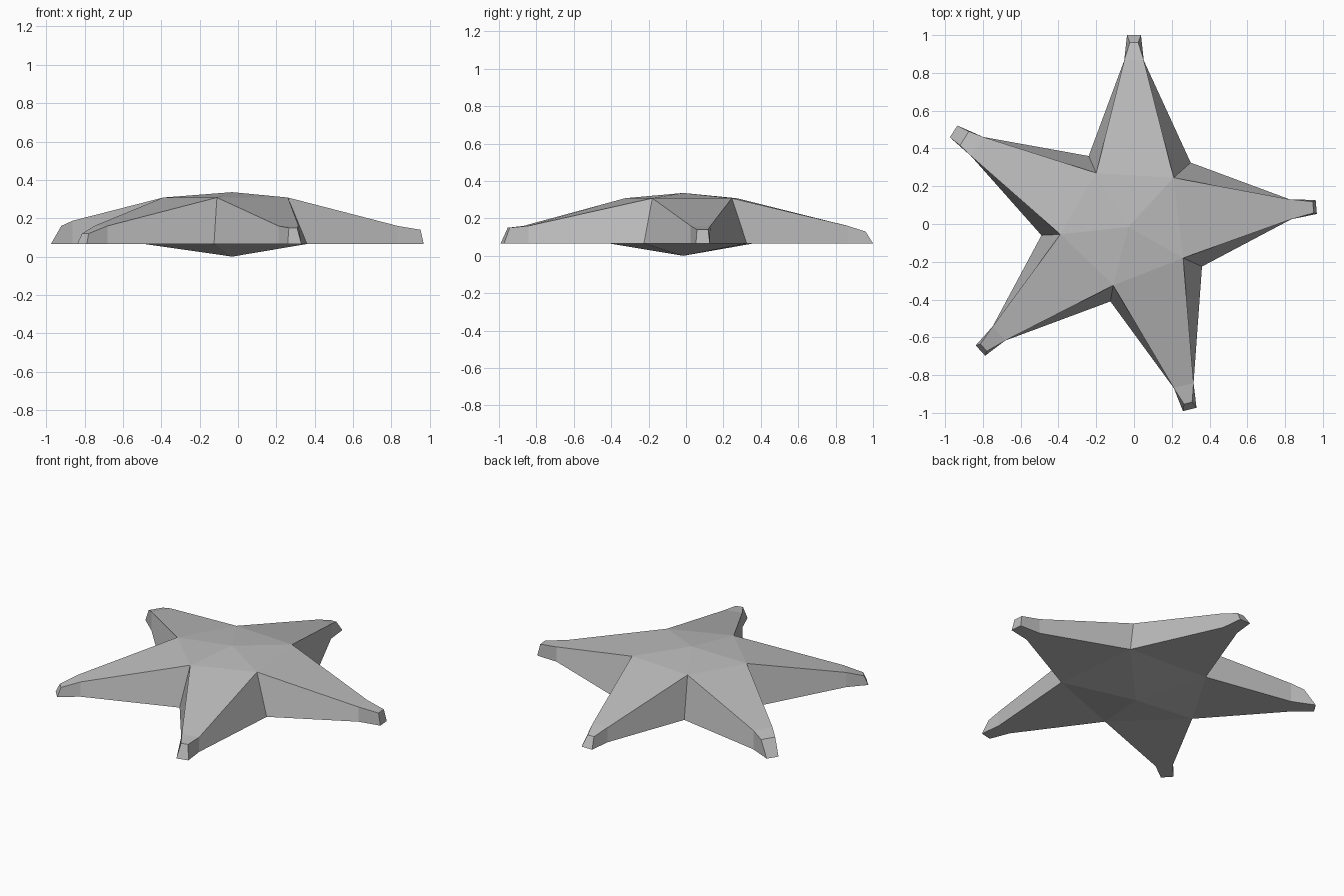
import bpy
import bmesh
from mathutils import Vector

cube = bpy.data.objects.get("Cube")
if cube:
    bpy.data.objects.remove(cube, do_unlink=True)

# Single flat colour
grey = bpy.data.materials.new("plain_grey")
grey.use_nodes = True
colour = (0.5, 0.5, 0.5, 1)
grey.diffuse_color = colour
grey.node_tree.nodes["Principled BSDF"].inputs["Base Color"].default_value = colour

RIM = 0.066        # height of the flat underside of the arms
SHOULDER = 0.308   # height of the body where the arms begin

# Notches between arms, counter-clockwise: lower point, upper point
notches = [
    ((0.30, 0.325), (0.21, 0.245)),
    ((-0.24, 0.36), (-0.20, 0.27)),
    ((-0.49, -0.06), (-0.39, -0.055)),
    ((-0.125, -0.41), (-0.11, -0.325)),
    ((0.36, -0.225), (0.26, -0.18)),
]

# Arms, each following the notch of the same index:
# tip centre, neck centre, neck half width, neck height,
# tip setback, tip top half width, tip top height
arms = [
    ((0, 1), (0, 0.865), 0.052, 0.16, 0.04, 0.022, 0.13),
    ((-0.955, 0.49), (-0.83, 0.41), 0.06, 0.187, 0.068, 0.044, 0.16),
    ((-0.813, -0.67), (-0.715, -0.58), 0.05, 0.16, 0.023, 0.025, 0.12),
    ((0.295, -0.982), (0.263, -0.855), 0.054, 0.16, 0.035, 0.022, 0.15),
    ((0.965, 0.09), (0.828, 0.078), 0.053, 0.16, 0.016, 0.03, 0.14),
]
TIP_HALF = 0.037

bm = bmesh.new()


def point(xy, z):
    return bm.verts.new((xy[0], xy[1], z))


def edge_pair(centre, side, half, z):
    """Two points either side of an arm's centre line."""
    return [point(centre + side * half * s, z) for s in (1, -1)]


# Body: shallow cone above and below
crown = point((-0.03, -0.015), 0.336)
belly = point((-0.03, -0.015), 0)
feet = [point(low, RIM) for low, high in notches]
shoulders = [point(high, SHOULDER) for low, high in notches]

for i, (tip, neck, neck_half, neck_z, setback, top_half, top_z) in enumerate(arms):
    j = (i + 1) % len(arms)
    tip, neck = Vector(tip), Vector(neck)
    axis = (tip - neck).normalized()
    side = Vector((axis.y, -axis.x))

    # Cross-sections along the arm
    neck_top = edge_pair(neck, side, neck_half, neck_z)
    neck_low = edge_pair(neck, side, neck_half, RIM)
    tip_top = edge_pair(tip - axis * setback, side, top_half, top_z)
    tip_low = edge_pair(tip, side, TIP_HALF, RIM)
    root_top = [shoulders[i], shoulders[j]]
    root_low = [feet[i], feet[j]]

    # Body wedges
    bm.faces.new((crown, *root_top))
    bm.faces.new((belly, *reversed(root_low)))

    # Arm skin: top, underside and both sides, root to neck to tip
    sections = [(root_top, root_low), (neck_top, neck_low), (tip_top, tip_low)]
    for (top_a, low_a), (top_b, low_b) in zip(sections, sections[1:]):
        bm.faces.new((top_a[0], top_b[0], top_b[1], top_a[1]))
        bm.faces.new((low_a[0], low_a[1], low_b[1], low_b[0]))
        for k in (0, 1):
            bm.faces.new((top_a[k], low_a[k], low_b[k], top_b[k]))

    # Blunt end of the arm
    bm.faces.new((tip_top[0], tip_low[0], tip_low[1], tip_top[1]))

bmesh.ops.recalc_face_normals(bm, faces=bm.faces[:])

mesh = bpy.data.meshes.new("starfish_body")
bm.to_mesh(mesh)
bm.free()
mesh.materials.append(grey)
starfish = bpy.data.objects.new("starfish_body", mesh)
bpy.context.collection.objects.link(starfish)
